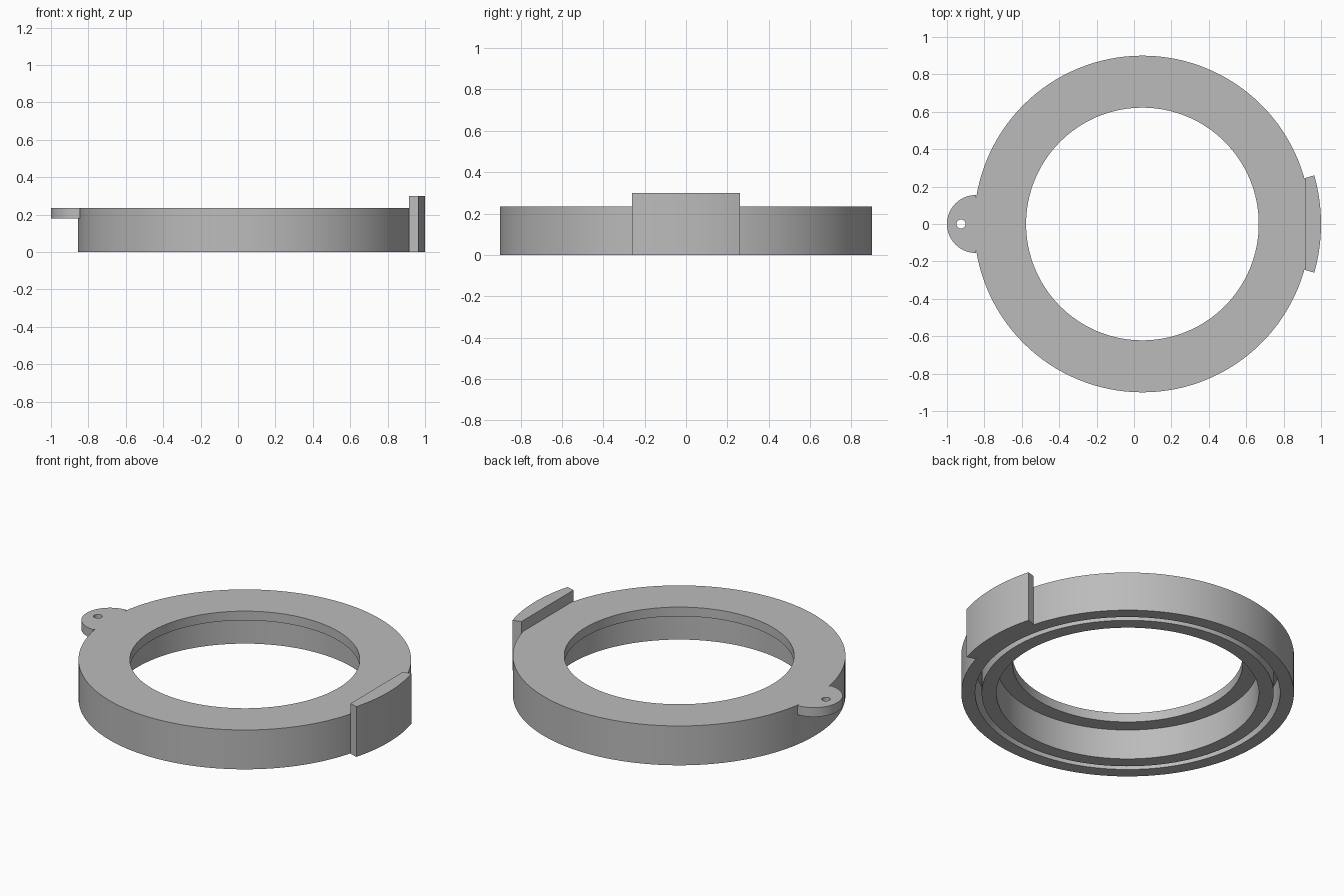
import bpy, bmesh
from math import sin, cos, radians, tau
from mathutils import Vector

cube = bpy.data.objects.get("Cube")
if cube:
    bpy.data.objects.remove(cube)

RING_X = 0.045        # ring axis
TOP, LIP = 0.235, 0.18

grey = bpy.data.materials.new("plain grey")
grey.use_nodes = True
grey.diffuse_color = (0.5, 0.5, 0.5, 1)
grey.node_tree.nodes["Principled BSDF"].inputs["Base Color"].default_value = (0.5, 0.5, 0.5, 1)


def finish(bm, name):
    bmesh.ops.recalc_face_normals(bm, faces=bm.faces)
    mesh = bpy.data.meshes.new(name)
    bm.to_mesh(mesh)
    bm.free()
    mesh.materials.append(grey)
    ob = bpy.data.objects.new(name, mesh)
    bpy.context.collection.objects.link(ob)
    bpy.ops.object.select_all(action='DESELECT')
    ob.select_set(True)
    bpy.context.view_layer.objects.active = ob
    bpy.ops.object.shade_smooth_by_angle(angle=radians(30))
    return ob


def arc(cx, r, start, end, n):
    angles = [radians(start + (end - start) * i / n) for i in range(n + 1)]
    return [(cx + r * cos(a), r * sin(a)) for a in angles]


def add_loop(bm, points):
    verts = [bm.verts.new(p) for p in points]
    return [bm.edges.new((v, verts[i - 1])) for i, v in enumerate(verts)]


def lathe(name, profile, steps=128):
    bm = bmesh.new()
    edges = add_loop(bm, [(RING_X + r, 0, z) for r, z in profile])
    bmesh.ops.spin(bm, geom=bm.verts[:] + edges, cent=(RING_X, 0, 0),
                   axis=(0, 0, 1), angle=tau, steps=steps)
    bmesh.ops.remove_doubles(bm, verts=bm.verts, dist=1e-5)
    return finish(bm, name)


def slab(name, outlines, z0, z1):
    bm = bmesh.new()
    edges = [e for o in outlines for e in add_loop(bm, [(x, y, z0) for x, y in o])]
    bmesh.ops.triangle_fill(bm, edges=edges, use_beauty=True, normal=(0, 0, 1))
    out = bmesh.ops.extrude_face_region(bm, geom=bm.faces[:], use_keep_orig=True)
    moved = [g for g in out["geom"] if isinstance(g, bmesh.types.BMVert)]
    bmesh.ops.translate(bm, verts=moved, vec=Vector((0, 0, z1 - z0)))
    return finish(bm, name)


# Ring with a top lip and a deep groove on the underside
lathe("ring_body", [
    (0.9, 0), (0.9, TOP), (0.622, TOP), (0.622, LIP), (0.71, LIP), (0.71, 0),
    (0.79, 0), (0.79, LIP), (0.825, LIP), (0.825, 0)])

# Rounded ear with a small through hole
slab("hanging_tab", [arc(-0.845, 0.155, 90, 270, 40),
                     arc(-0.925, 0.024, 0, 345, 23)], LIP, TOP)

# Raised stop: curved outside, flat inside, radial ends
half = 15.8
inner_y = 0.87 * sin(radians(half)) / cos(radians(half))
slab("side_stop", [arc(RING_X, 0.955, -half, half, 16)
                   + [(0.915, inner_y), (0.915, -inner_y)]], 0, 0.3)
